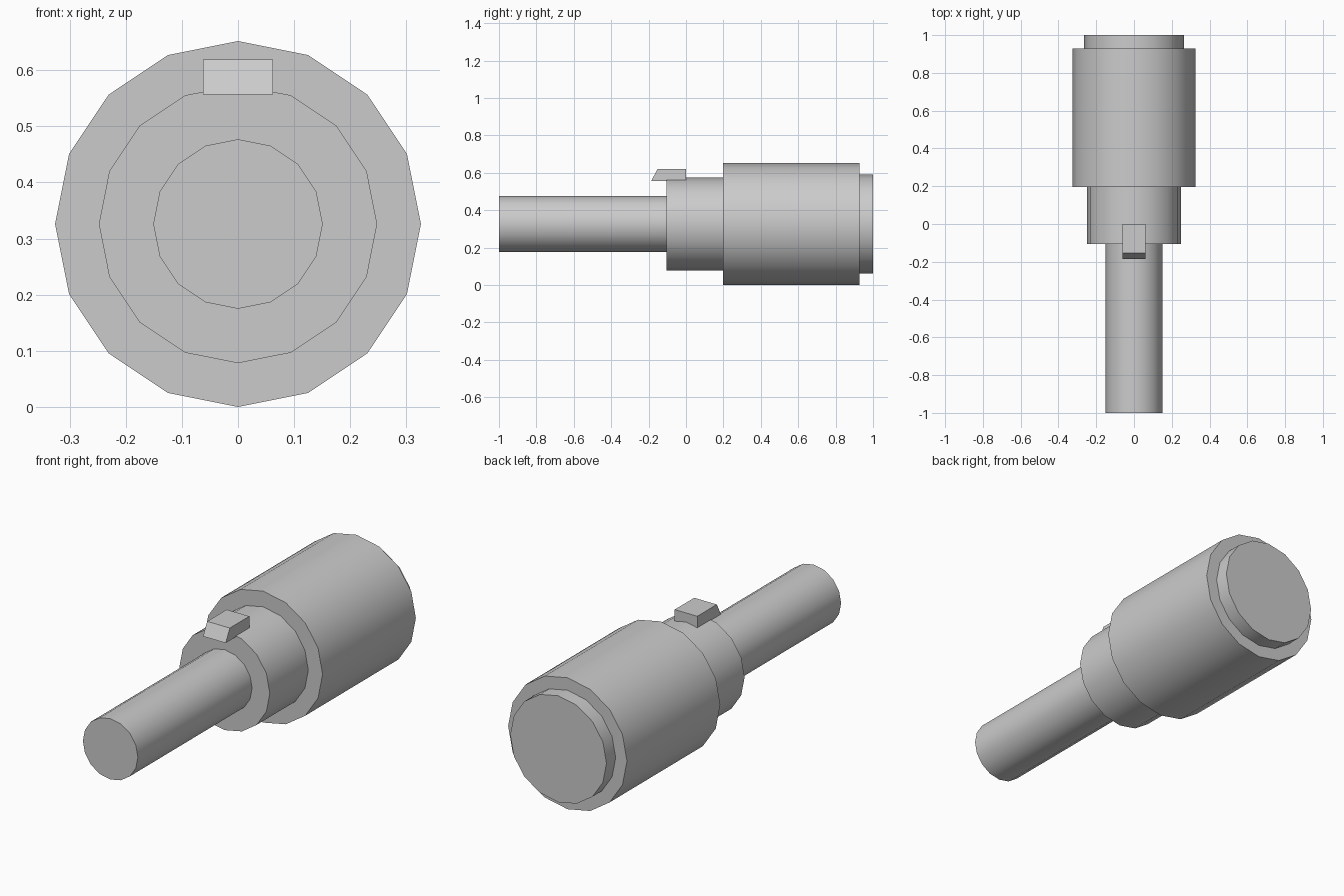
import bpy, bmesh, math

if "Cube" in bpy.data.objects:
    bpy.data.objects.remove(bpy.data.objects["Cube"])

AXIS_Z = 0.326
SIDES = 16


def add_object(name, bm):
    bmesh.ops.recalc_face_normals(bm, faces=bm.faces)
    mesh = bpy.data.meshes.new(name)
    bm.to_mesh(mesh)
    bm.free()
    obj = bpy.data.objects.new(name, mesh)
    bpy.context.collection.objects.link(obj)
    return obj


def lathe(name, profile):
    """Turn (y, radius) points around the long axis and cap both ends."""
    bm = bmesh.new()
    rings = []
    for y, r in profile:
        angles = [2 * math.pi * i / SIDES for i in range(SIDES)]
        rings.append([bm.verts.new((r * math.sin(a), y, AXIS_Z + r * math.cos(a)))
                      for a in angles])
    for a, b in zip(rings, rings[1:]):
        for i in range(SIDES):
            j = (i + 1) % SIDES
            bm.faces.new((a[i], a[j], b[j], b[i]))
    bm.faces.new(rings[0])
    bm.faces.new(rings[-1])
    return add_object(name, bm)


def extrude_x(name, outline, half_width):
    """Extrude a (y, z) outline symmetrically across x."""
    bm = bmesh.new()
    face = bm.faces.new([bm.verts.new((-half_width, y, z)) for y, z in outline])
    ext = bmesh.ops.extrude_face_region(bm, geom=[face])
    moved = [v for v in ext["geom"] if isinstance(v, bmesh.types.BMVert)]
    bmesh.ops.translate(bm, verts=moved, vec=(2 * half_width, 0, 0))
    return add_object(name, bm)


# Stepped body: thin rod, collar, thick drum, end cap
body = lathe("stepped_body", [
    (-1.0, 0.151), (-0.105, 0.151),
    (-0.105, 0.248), (0.197, 0.248),
    (0.197, 0.326), (0.928, 0.326),
    (0.928, 0.264), (1.0, 0.264),
])
bpy.context.view_layer.objects.active = body
body.select_set(True)
bpy.ops.object.shade_smooth_by_angle(angle=math.radians(30))

# Wedge-nosed key on top of the collar
extrude_x("top_key", [(-0.185, 0.557), (0.0, 0.557), (0.0, 0.619), (-0.153, 0.619)], 0.062)
